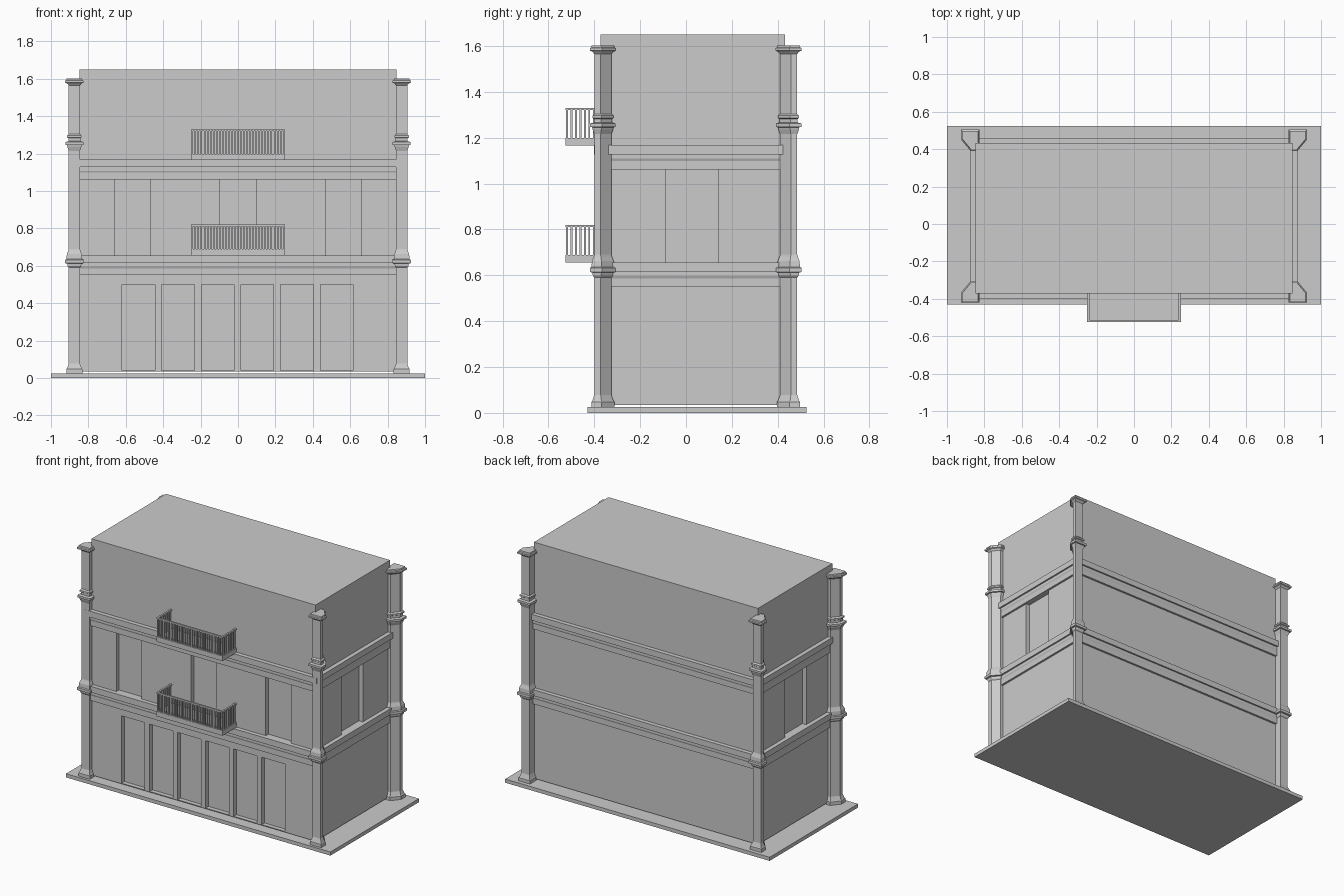
import bpy, bmesh
from mathutils import Vector

if "Cube" in bpy.data.objects:
    bpy.data.objects.remove(bpy.data.objects["Cube"])


def finish(name, bm):
    bmesh.ops.recalc_face_normals(bm, faces=bm.faces[:])
    me = bpy.data.meshes.new(name)
    bm.to_mesh(me)
    bm.free()
    ob = bpy.data.objects.new(name, me)
    bpy.context.collection.objects.link(ob)
    return ob


def boxes(name, items):
    """One mesh from boxes given as (x0, x1, y0, y1, z0, z1)."""
    bm = bmesh.new()
    for x0, x1, y0, y1, z0, z1 in items:
        vs = bmesh.ops.create_cube(bm, size=1)["verts"]
        for v in vs:
            v.co = ((x0 + x1) / 2 + v.co.x * (x1 - x0),
                    (y0 + y1) / 2 + v.co.y * (y1 - y0),
                    (z0 + z1) / 2 + v.co.z * (z1 - z0))
    return finish(name, bm)


def offset(poly, d):
    """Mitred outward offset of a counter-clockwise polygon."""
    out = []
    for i, p in enumerate(poly):
        p = Vector(p)
        a = (p - Vector(poly[i - 1])).normalized()
        b = (Vector(poly[(i + 1) % len(poly)]) - p).normalized()
        n1, n2 = Vector((a.y, -a.x)), Vector((b.y, -b.x))
        out.append(p + (n1 + n2) * (d / (1 + n1.dot(n2))))
    return out


def loft(name, poly, profile, cap=True):
    """Stack offset copies of a footprint; profile is (z, offset)."""
    bm = bmesh.new()
    rings = [[bm.verts.new((p.x, p.y, z)) for p in offset(poly, d)]
             for z, d in profile]
    n = len(poly)
    for lo, hi in zip(rings, rings[1:]):
        for i in range(n):
            j = (i + 1) % n
            bm.faces.new((lo[i], lo[j], hi[j], hi[i]))
    if cap:
        bm.faces.new(rings[0][::-1])
        bm.faces.new(rings[-1])
    return finish(name, bm)


W, YF, YB = 0.847, -0.372, 0.432

# Ground slab
boxes("ground_slab", [(-1, 1, -0.43, 0.525, 0, 0.025)])

# Main block with recessed windows on the front and both sides
body = boxes("main_block", [(-W, W, YF, YB, 0.035, 1.65)])
D = 0.03
cuts = [(-0.62 + i * 0.212, -0.445 + i * 0.212, YF - 0.1, YF + D, 0.04, 0.5)
        for i in range(6)]
cuts += [(c - 0.095, c + 0.095, YF - 0.1, YF + D, 0.655, 1.065)
         for c in (-0.565, 0, 0.565)]
cuts += [(s * W - (D if s > 0 else 0.1), s * W + (0.1 if s > 0 else D),
          -0.09, 0.14, 0.655, 1.065) for s in (-1, 1)]
cutter = boxes("window_cutter", cuts)
cutter.hide_render = True
mod = body.modifiers.new("windows", "BOOLEAN")
mod.operation = "DIFFERENCE"
mod.solver = "EXACT"
mod.object = cutter
bpy.context.view_layer.objects.active = body
bpy.ops.object.modifier_apply(modifier=mod.name)
bpy.data.objects.remove(cutter)

# Cornices around the block at each floor line
rect = [(-W, YF), (W, YF), (W, YB), (-W, YB)]
for name, z in (("lower_cornice", 0.55), ("upper_cornice", 1.062)):
    loft(name, rect, [(z, 0), (z, 0.014), (z + 0.036, 0.014),
                      (z + 0.046, 0.018), (z + 0.065, 0.018),
                      (z + 0.065, 0.029), (z + 0.106, 0.029),
                      (z + 0.106, 0)], cap=False)

# Corner columns: chamfered footprint swept through a moulded profile
column = [(0.845, -0.40), (0.905, -0.40), (0.905, -0.372),
          (0.866, -0.325), (0.845, -0.325)]
profile = [(0.025, 0.013), (0.048, 0.013), (0.052, 0.009), (0.078, 0),
           (0.59, 0), (0.598, 0.006), (0.612, 0.008), (0.614, 0.019),
           (0.632, 0.019), (0.636, 0.012), (0.662, 0.010), (0.682, 0.002),
           (0.69, 0),
           (1.215, 0), (1.235, 0.007), (1.245, 0.009), (1.247, 0.018),
           (1.262, 0.018), (1.266, 0.002), (1.282, 0.002), (1.286, 0.008),
           (1.296, 0.008), (1.304, 0), (1.565, 0), (1.575, 0.008),
           (1.579, 0.019), (1.590, 0.019), (1.594, 0.013), (1.602, 0.011)]
mid = 0.0425
for sx, side in ((-1, "left"), (1, "right")):
    for sy, end in ((1, "front"), (-1, "back")):
        foot = [(sx * x, y if sy > 0 else 2 * mid - y) for x, y in column]
        if sx * sy < 0:
            foot.reverse()
        loft(f"{end}_{side}_column", foot, profile)

# Balconies: slab, three-sided handrail and square balusters
for name, z in (("lower_balcony", 0.655), ("upper_balcony", 1.165)):
    yf, t, top = -0.525, 0.012, z + 0.165
    boxes(name + "_slab", [(-0.25, 0.25, yf, YF, z, z + 0.034)])
    boxes(name + "_handrail",
          [(-0.25, 0.25, yf, yf + t, top - 0.01, top)] +
          [(s * 0.244 - t / 2, s * 0.244 + t / 2, yf + t, YF,
            top - 0.01, top) for s in (-1, 1)])
    spots = [(-0.244 + i * 0.488 / 30, yf + t / 2) for i in range(31)]
    spots += [(s * 0.244, yf + t / 2 + i * 0.0195)
              for s in (-1, 1) for i in range(1, 8)]
    b = 0.004
    boxes(name + "_balusters",
          [(x - b, x + b, y - b, y + b, z + 0.034, top - 0.01)
           for x, y in spots])
